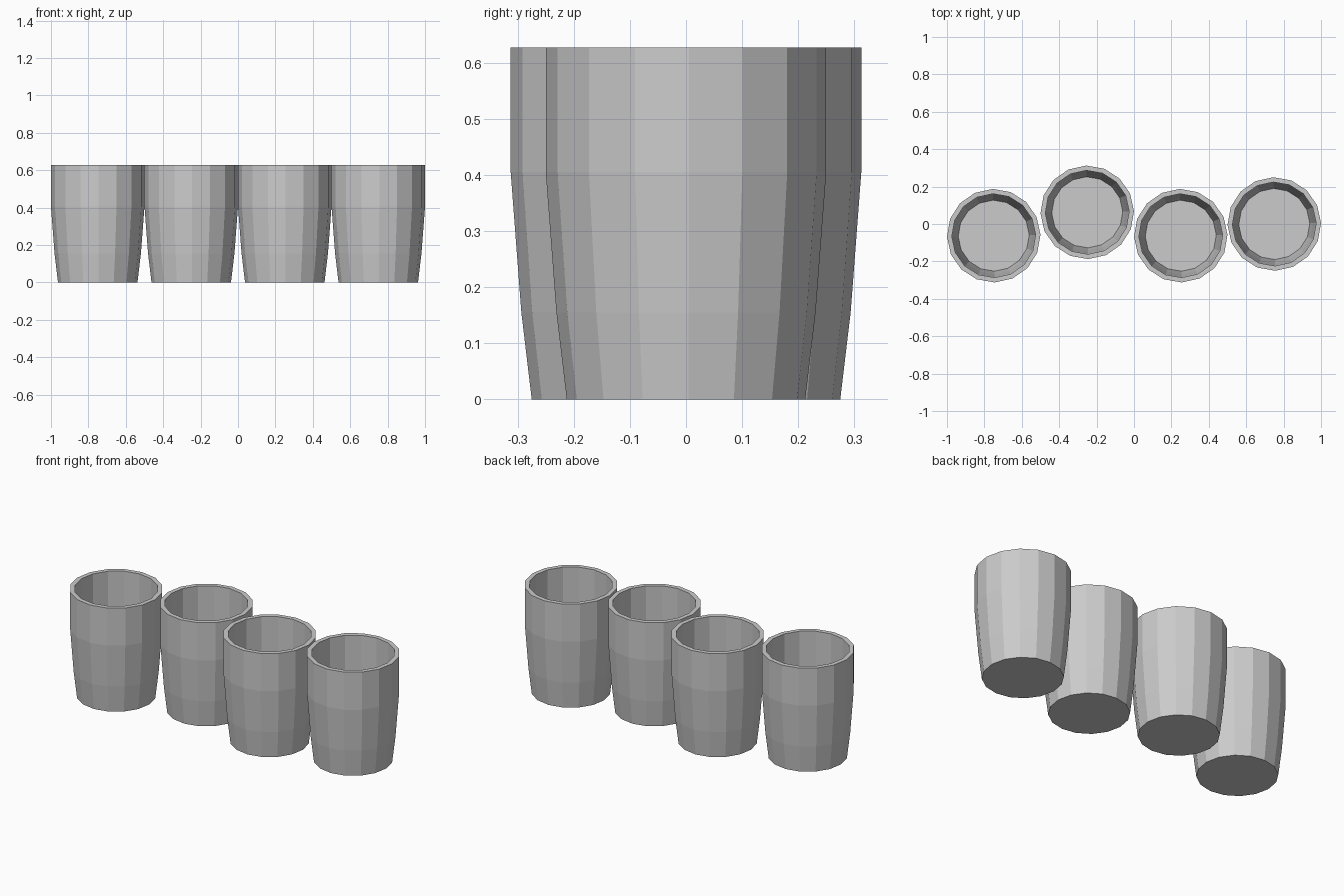
import bpy, bmesh
from math import cos, sin, pi, radians

if "Cube" in bpy.data.objects:
    bpy.data.objects.remove(bpy.data.objects["Cube"])

SIDES = 16
TURN = radians(1.2)
# (radius, height): outer wall upward, over the rim, then inner wall down to the floor
PROFILE = [(0.2125, 0), (0.231, 0.155), (0.25, 0.405), (0.25, 0.627),
           (0.224, 0.627), (0.224, 0.405), (0.206, 0.155), (0.19, 0.026)]


def make_cup_mesh():
    bm = bmesh.new()
    rings = [[bm.verts.new((r * cos(TURN + 2 * pi * i / SIDES),
                            r * sin(TURN + 2 * pi * i / SIDES), z))
              for i in range(SIDES)] for r, z in PROFILE]
    # walls and rim
    for a, b in zip(rings, rings[1:]):
        for i in range(SIDES):
            j = (i + 1) % SIDES
            bm.faces.new((a[i], a[j], b[j], b[i]))
    # underside and inner floor
    bm.faces.new(rings[0][::-1])
    bm.faces.new(rings[-1])
    bmesh.ops.recalc_face_normals(bm, faces=bm.faces)
    mesh = bpy.data.meshes.new("cup")
    bm.to_mesh(mesh)
    bm.free()
    return mesh


# four cups in a staggered row
cup_mesh = make_cup_mesh()
for n, (x, y) in enumerate([(-0.75, -0.0625), (-0.25, 0.0625),
                            (0.25, -0.0625), (0.75, 0.0)], 1):
    cup = bpy.data.objects.new(f"cup_{n}", cup_mesh)
    cup.location = (x, y, 0)
    bpy.context.collection.objects.link(cup)
